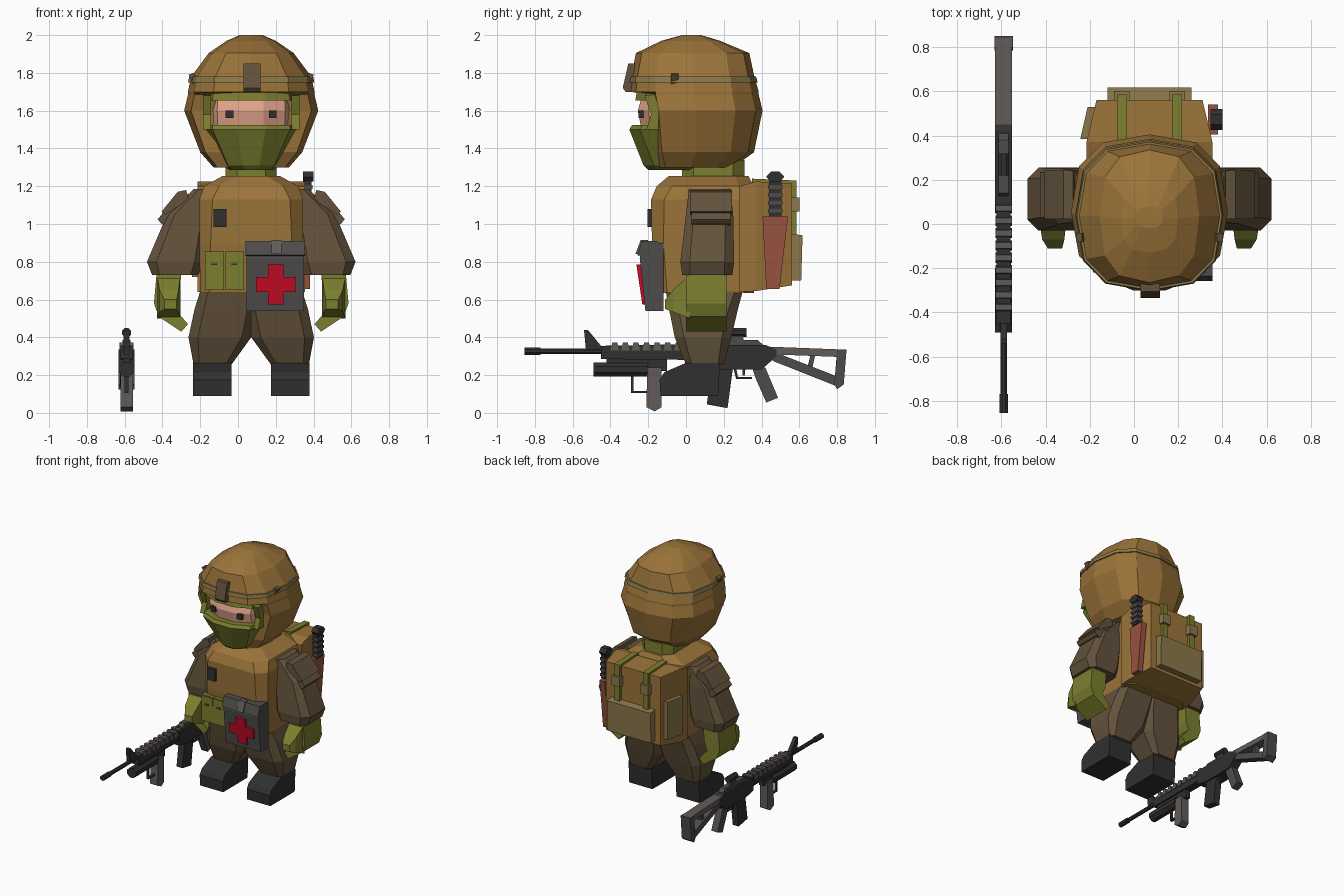
import bpy, bmesh, math

CX = 0.07      # centre line of the figure
GX = -0.59     # centre line of the rifle

COLOURS = {
    "vest_tan": (0.33, 0.175, 0.042),
    "olive": (0.20, 0.21, 0.028),
    "cloth_brown": (0.125, 0.085, 0.045),
    "skin": (0.78, 0.38, 0.26),
    "near_black": (0.03, 0.03, 0.031),
    "grey": (0.075, 0.073, 0.07),
    "red": (0.60, 0.004, 0.018),
    "leather_red": (0.31, 0.085, 0.05),
    "canvas": (0.26, 0.19, 0.07),
    "gun_grey": (0.12, 0.105, 0.098),
}
MATS = {}
for key, rgb in COLOURS.items():
    MATS[key] = bpy.data.materials.new(key)
    MATS[key].diffuse_color = (*rgb, 1)


def loft(name, rings, mat, mirror=False):
    """Skin equal-length rings of points and cap both ends."""
    bm = bmesh.new()
    rows = [[bm.verts.new(p) for p in ring] for ring in rings]
    n = len(rows[0])
    for a, b in zip(rows, rows[1:]):
        for i in range(n):
            bm.faces.new((a[i], a[(i + 1) % n], b[(i + 1) % n], b[i]))
    bm.faces.new(rows[0][::-1])
    bm.faces.new(rows[-1])
    bmesh.ops.remove_doubles(bm, verts=bm.verts, dist=0.0005)
    bmesh.ops.recalc_face_normals(bm, faces=bm.faces)
    mesh = bpy.data.meshes.new(name)
    bm.to_mesh(mesh)
    bm.free()
    mesh.materials.append(MATS[mat])
    bpy.context.collection.objects.link(bpy.data.objects.new(name, mesh))
    if mirror:
        flipped = [[(2 * CX - x, y, z) for x, y, z in r] for r in rings]
        loft(name + "_opposite", flipped, mat)


def side_prism(name, pts, x0, x1, mat, mirror=False):
    """Extrude a (y, z) outline along x."""
    loft(name, [[(x, y, z) for y, z in pts] for x in (x0, x1)], mat, mirror)


def front_prism(name, pts, y0, y1, mat, mirror=False):
    """Extrude an (x, z) outline along y."""
    loft(name, [[(x, y, z) for x, z in pts] for y in (y0, y1)], mat, mirror)


def box(name, x0, x1, y0, y1, z0, z1, mat, mirror=False):
    side_prism(name, [(y0, z0), (y1, z0), (y1, z1), (y0, z1)], x0, x1, mat, mirror)


def octa(z, x0, x1, y0, y1, c):
    """Rectangle with cut corners at height z."""
    return [(x0 + c, y0, z), (x1 - c, y0, z), (x1, y0 + c, z), (x1, y1 - c, z),
            (x1 - c, y1, z), (x0 + c, y1, z), (x0, y1 - c, z), (x0, y0 + c, z)]


def shell(z, hx, yf, yb, clip=-9, n=12, p=0.75):
    """Rounded-square ring; clip flattens its front."""
    out = []
    for i in range(n):
        c, s = math.cos(math.tau * i / n), math.sin(math.tau * i / n)
        x = CX + hx * math.copysign(abs(c) ** p, c)
        y = (yf + yb) / 2 + (yb - yf) / 2 * math.copysign(abs(s) ** p, s)
        out.append((x, max(y, clip), z))
    return out


def face_ring(z, w, yf, yb=-0.10, sweep=0.055):
    """Five-sided front of the face at height z."""
    return [(CX - w, yb, z), (CX - 0.82 * w, yf + sweep, z), (CX - 0.3 * w, yf, z),
            (CX + 0.3 * w, yf, z), (CX + 0.82 * w, yf + sweep, z), (CX + w, yb, z)]


# Helmet with overhanging brim
loft("helmet", [
    shell(1.30, 0.20, -0.2, 0.25, -0.14), shell(1.38, 0.27, -0.25, 0.36, -0.15),
    shell(1.60, 0.355, -0.30, 0.405, -0.145), shell(1.685, 0.335, -0.30, 0.385, -0.17),
    shell(1.70, 0.335, -0.30, 0.385), shell(1.78, 0.318, -0.29, 0.362),
    shell(1.905, 0.225, -0.265, 0.335), shell(1.97, 0.13, -0.13, 0.18),
    shell(2.0, 0.06, -0.02, 0.08)], "vest_tan")
loft("helmet_band", [shell(1.75, 0.334, -0.305, 0.379),
                     shell(1.78, 0.328, -0.30, 0.371)], "canvas")
side_prism("helmet_mount", [(-0.27, 1.85), (-0.305, 1.85), (-0.335, 1.72), (-0.32, 1.70),
                            (-0.28, 1.70)], 0.03, 0.118, "cloth_brown")
front_prism("band_clip", [(-0.262, 1.79), (-0.235, 1.80), (-0.19, 1.72), (-0.215, 1.70)],
            -0.08, -0.04, "cloth_brown", True)

# Face, eyes and balaclava
loft("face", [face_ring(1.50, 0.215, -0.235), face_ring(1.60, 0.22, -0.255),
              face_ring(1.67, 0.215, -0.235)], "skin")
loft("mask", [face_ring(1.285, 0.115, -0.20, 0.05), face_ring(1.31, 0.15, -0.225, 0.05),
              face_ring(1.50, 0.25, -0.30), face_ring(1.525, 0.25, -0.285)], "olive")
loft("mask_brow", [face_ring(1.655, 0.25, -0.268), face_ring(1.705, 0.24, -0.26)], "olive")
side_prism("mask_cheek", [(-0.21, 1.50), (-0.185, 1.58), (-0.22, 1.68), (-0.12, 1.69),
                          (-0.12, 1.50)], -0.185, -0.142, "olive", True)
box("eye", -0.065, -0.025, -0.252, -0.225, 1.56, 1.60, "near_black", True)
loft("neck", [octa(z, -0.065, 0.205, -0.02, 0.31, 0.06) for z in (1.21, 1.34)], "olive")

# Vest
loft("vest", [octa(0.635, -0.20, 0.34, -0.15, 0.36, 0.05),
              octa(0.90, -0.205, 0.345, -0.18, 0.37, 0.06),
              octa(1.13, -0.205, 0.345, -0.185, 0.37, 0.07),
              octa(1.20, -0.18, 0.32, -0.155, 0.36, 0.08),
              octa(1.255, -0.08, 0.22, -0.09, 0.33, 0.07)], "vest_tan")
box("radio", -0.13, -0.06, -0.205, -0.17, 0.985, 1.08, "near_black")

# Front ammunition pouches with flaps
for i, x in enumerate((-0.175, -0.07)):
    box(f"pouch_{i}", x, x + 0.102, -0.205, -0.14, 0.65, 0.855, "olive")
    box(f"pouch_flap_{i}", x + 0.003, x + 0.099, -0.212, -0.14, 0.79, 0.85, "olive")
    box(f"pouch_snap_{i}", x + 0.035, x + 0.065, -0.217, -0.2, 0.782, 0.795, "cloth_brown")

# Medical bag with raised cross
side_prism("medical_bag", [(-0.225, 0.90), (-0.245, 0.82), (-0.215, 0.54), (-0.12, 0.54),
                           (-0.12, 0.90)], 0.045, 0.35, "grey")
side_prism("medical_lid", [(-0.235, 0.91), (-0.258, 0.835), (-0.24, 0.83), (-0.15, 0.89),
                           (-0.15, 0.91)], 0.04, 0.355, "grey")
side_prism("medical_latch", [(-0.24, 0.915), (-0.268, 0.84), (-0.24, 0.84), (-0.2, 0.915)],
           0.178, 0.23, "gun_grey")
a, b = 0.04, 0.105
cross = [(-a, -b), (a, -b), (a, -a), (b, -a), (b, a), (a, a), (a, b), (-a, b), (-a, a),
         (-b, a), (-b, -a), (-a, -a)]
loft("medical_cross", [[(0.2 + u, y + (0.12 - v) * 0.15, 0.68 + v) for u, v in cross]
                       for y in (-0.265, -0.23)], "red")

# Backpack, straps and pouches
loft("backpack", [[(x0, y, z0), (x1, y, z0), (x1, y, z1), (x0, y, z1)] for y, x0, x1, z0, z1 in (
    (0.28, -0.215, 0.355, 0.64, 1.20), (0.37, -0.215, 0.355, 0.645, 1.225),
    (0.56, -0.17, 0.31, 0.675, 1.215))], "vest_tan")
side_prism("back_pouch", [(0.55, 0.70), (0.61, 0.70), (0.617, 0.94), (0.55, 0.95)],
           -0.12, 0.26, "canvas")
side_prism("pack_strap", [(0.35, 1.205), (0.35, 1.24), (0.585, 1.23), (0.585, 0.93),
                          (0.55, 0.93), (0.55, 1.205)], -0.078, -0.032, "olive", True)
box("strap_buckle", -0.09, -0.02, 0.56, 0.602, 1.065, 1.14, "canvas", True)
loft("side_pouch", [[(x + d, y, z) for x, y, z in (
    (-0.205, 0.385, 0.72), (-0.172, 0.53, 0.72), (-0.172, 0.53, 1.02), (-0.205, 0.385, 1.02))]
    for d in (-0.038, 0.02)], "canvas")

# Knife in sheath
side_prism("knife_sheath", [(0.405, 1.04), (0.54, 1.04), (0.495, 0.655), (0.425, 0.655)],
           0.335, 0.38, "leather_red")
box("knife_grip", 0.355, 0.39, 0.44, 0.505, 1.04, 1.235, "near_black")
for i in range(4):
    box(f"grip_rib_{i}", 0.35, 0.395, 0.434, 0.511, 1.06 + i * 0.042, 1.08 + i * 0.042, "grey")
side_prism("knife_pommel", [(0.425, 1.25), (0.45, 1.278), (0.495, 1.278), (0.52, 1.25),
                            (0.50, 1.225), (0.445, 1.225)], 0.345, 0.4, "near_black")

# Arms
loft("sleeve", [octa(0.73, -0.455, -0.21, -0.02, 0.245, 0.04),
                octa(0.80, -0.482, -0.18, -0.03, 0.255, 0.05),
                octa(1.05, -0.375, -0.15, 0.0, 0.25, 0.04),
                octa(1.185, -0.235, -0.13, 0.015, 0.235, 0.03)], "cloth_brown", True)
front_prism("shoulder_pouch", [(-0.28, 1.165), (-0.315, 1.16), (-0.425, 1.025), (-0.405, 1.0),
                               (-0.33, 0.98), (-0.23, 1.12)], 0.03, 0.235, "cloth_brown", True)
front_prism("shoulder_flap", [(-0.275, 1.18), (-0.32, 1.17), (-0.405, 1.065), (-0.385, 1.05),
                              (-0.26, 1.13)], 0.022, 0.243, "cloth_brown", True)
front_prism("forearm", [(-0.43, 0.75), (-0.445, 0.58), (-0.42, 0.51), (-0.30, 0.43),
                        (-0.265, 0.47), (-0.335, 0.55), (-0.31, 0.61), (-0.30, 0.75)],
            0.0, 0.215, "olive", True)
loft("thumb", [[(x0, y, z0), (x1, y, z0), (x1, y, z1), (x0, y, z1)] for y, x0, x1, z0, z1 in (
    (0.02, -0.43, -0.305, 0.50, 0.73), (-0.07, -0.415, -0.315, 0.535, 0.65),
    (-0.11, -0.39, -0.325, 0.55, 0.60))], "olive", True)

# Trousers and boots
loft("trouser_leg", [octa(0.66, -0.195, 0.10, -0.11, 0.305, 0.04),
                     octa(0.55, -0.23, 0.10, -0.09, 0.275, 0.05),
                     octa(0.40, -0.262, 0.07, -0.06, 0.24, 0.05),
                     octa(0.255, -0.235, -0.035, 0.0, 0.20, 0.03)], "cloth_brown", True)
side_prism("boot", [(-0.135, 0.09), (0.17, 0.09), (0.18, 0.265), (0.0, 0.265), (-0.115, 0.215),
                    (-0.14, 0.175)], -0.238, -0.035, "near_black", True)


def gun(name, pts, half, mat):
    side_prism("rifle_" + name, pts, GX - half, GX + half, mat)


def tube(name, y0, y1, z, r, mat, n=8):
    loft("rifle_" + name, [[(GX + r * math.cos(math.tau * (i + .5) / n), y,
                             z + r * math.sin(math.tau * (i + .5) / n)) for i in range(n)]
                           for y in (y0, y1)], mat)


# Rifle barrel, handguard and launcher
tube("barrel", -0.80, -0.40, 0.327, 0.016, "near_black")
tube("muzzle", -0.855, -0.77, 0.327, 0.021, "near_black")
gun("front_sight", [(-0.54, 0.44), (-0.52, 0.44), (-0.45, 0.355), (-0.45, 0.335), (-0.53, 0.335)],
    0.015, "near_black")
gun("handguard", [(-0.45, 0.285), (-0.45, 0.355), (0.10, 0.365), (0.10, 0.28)], 0.032, "near_black")
for k in range(9):
    y = -0.40 + k * 0.056
    gun(f"rib_{k}", [(y, 0.33), (y + 0.01, 0.372), (y + 0.036, 0.372), (y + 0.046, 0.33)],
        0.037, "gun_grey")
tube("launcher", -0.49, -0.20, 0.23, 0.041, "near_black")
gun("launcher_mount", [(-0.42, 0.29), (-0.42, 0.25), (-0.1, 0.22), (-0.1, 0.29)], 0.02, "near_black")
gun("launcher_guard", [(-0.29, 0.20), (-0.29, 0.105), (-0.20, 0.105), (-0.20, 0.115),
                       (-0.278, 0.115), (-0.278, 0.20)], 0.01, "near_black")
gun("foregrip", [(-0.205, 0.24), (-0.13, 0.24), (-0.13, 0.03), (-0.165, 0.008), (-0.21, 0.03)],
    0.033, "gun_grey")
# Receiver, scope, magazine and grip
gun("receiver", [(0.05, 0.25), (0.05, 0.36), (0.42, 0.36), (0.48, 0.335), (0.48, 0.30),
                 (0.40, 0.23), (0.15, 0.23)], 0.038, "near_black")
gun("top_rail", [(0.12, 0.35), (0.14, 0.385), (0.38, 0.385), (0.42, 0.35)], 0.022, "grey")
tube("scope", 0.22, 0.32, 0.425, 0.026, "near_black")
gun("scope_mount", [(0.24, 0.41), (0.30, 0.41), (0.31, 0.37), (0.23, 0.37)], 0.015, "grey")
gun("magazine", [(0.14, 0.25), (0.25, 0.25), (0.22, 0.025), (0.11, 0.045)], 0.026, "near_black")
gun("trigger_guard", [(0.25, 0.24), (0.265, 0.18), (0.35, 0.18), (0.35, 0.19), (0.275, 0.19),
                      (0.265, 0.24)], 0.01, "near_black")
gun("trigger", [(0.30, 0.24), (0.315, 0.24), (0.31, 0.195), (0.30, 0.20)], 0.006, "near_black")
gun("grip", [(0.35, 0.24), (0.42, 0.24), (0.487, 0.08), (0.425, 0.055), (0.37, 0.18)],
    0.028, "grey")
# Skeleton stock
gun("stock_top", [(0.45, 0.35), (0.84, 0.335), (0.84, 0.295), (0.45, 0.31)], 0.038, "gun_grey")
gun("stock_lower", [(0.45, 0.32), (0.50, 0.31), (0.82, 0.185), (0.80, 0.14), (0.46, 0.275)],
    0.034, "grey")
gun("stock_brace", [(0.66, 0.31), (0.685, 0.31), (0.665, 0.22), (0.64, 0.23)], 0.02, "grey")
gun("butt_plate", [(0.80, 0.335), (0.85, 0.335), (0.835, 0.15), (0.80, 0.125), (0.785, 0.15)],
    0.042, "grey")
